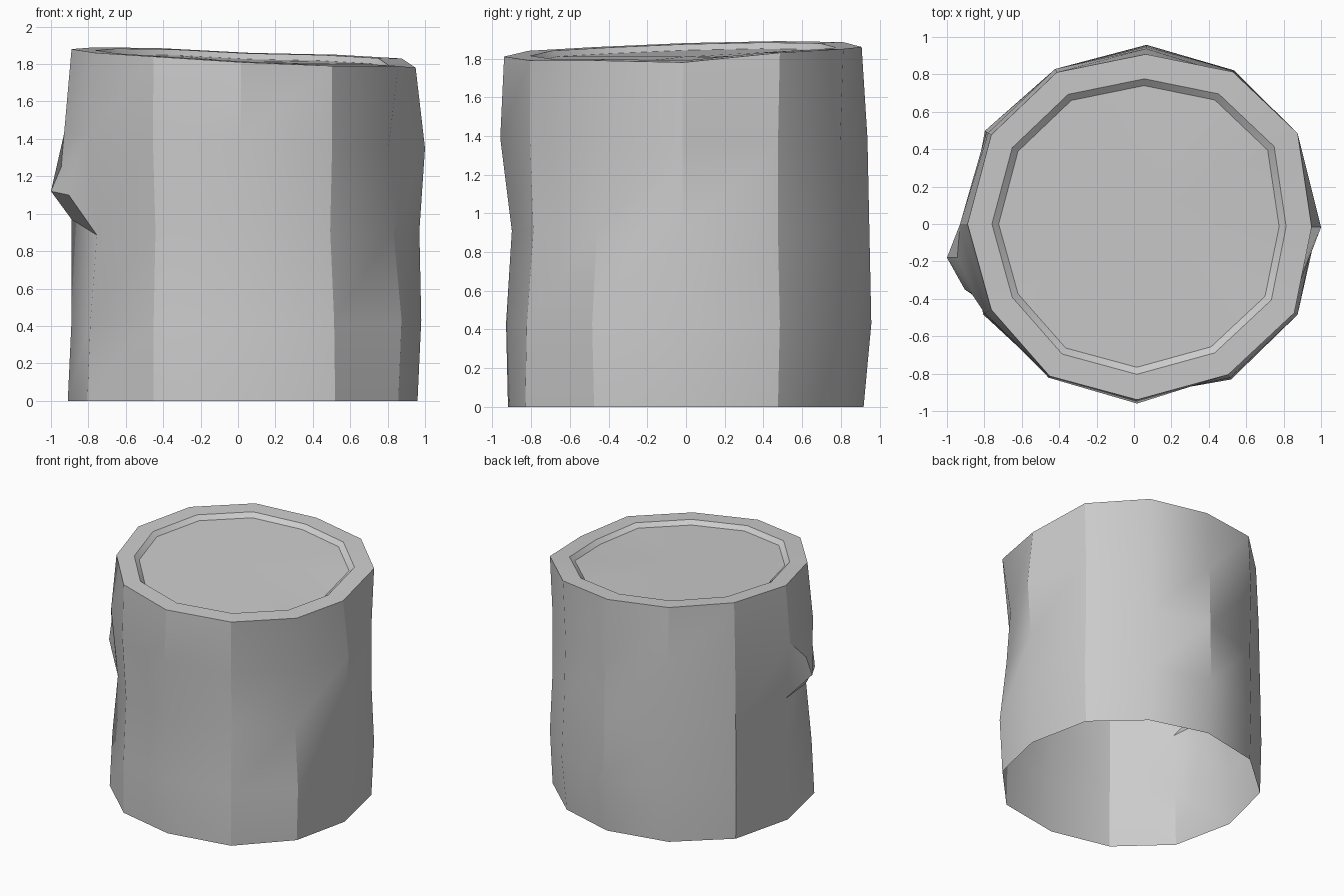
import bpy
import bmesh
from math import radians, cos, sin
from mathutils import Vector

default_cube = bpy.data.objects.get("Cube")
if default_cube:
    bpy.data.objects.remove(default_cube, do_unlink=True)


def make_material(name, colour):
    material = bpy.data.materials.new(name)
    material.use_nodes = True
    material.diffuse_color = colour
    material.node_tree.nodes["Principled BSDF"].inputs["Base Color"].default_value = colour
    return material


def bridge(bm, lower, upper, skip=None):
    """Join two loops of equal length with outward facing quads."""
    count = len(lower)
    for i in range(count):
        j = (i + 1) % count
        if i != skip:
            bm.faces.new((lower[j], lower[i], upper[i], upper[j]))


# Direction of each corner, going clockwise from the back
ANGLES = [86, 57, 29, -1, -29, -58, -89, -119, -149, -180, -212, -243]
# Bark rings: height, then radius at each corner
RINGS = [
    (0, [.92, .94, .98, .96, .98, .98, .92, .93, .94, .91, .93, .92]),
    (.43, [.96, .98, 1, .98, 1, .97, .93, .93, .92, .89, .94, .93]),
    (.91, [.95, .96, .98, .97, .95, .93, .9, .91, .88, .89, .93, .92]),
    (1.39, [.94, .95, .98, 1, .92, .95, .96, .94, .93, .93, .92, .93]),
    (1.83, [.91, .97, 1, .95, .98, .95, .94, .93, .89, .89, .9, .91]),
]
TOP_HEIGHTS = [1.86, 1.85, 1.83, 1.78, 1.79, 1.79, 1.81, 1.84, 1.86, 1.88, 1.89, 1.885]
KNOT_SIDE = 8

bm = bmesh.new()

# Bark: an open tube of uneven rings
rings = []
for level, (height, radii) in enumerate(RINGS):
    ring = []
    for angle, radius in zip(ANGLES, radii):
        x, y = radius * cos(radians(angle)), radius * sin(radians(angle))
        tilt = -.04 * x if level == 3 else 0
        ring.append(bm.verts.new((x, y, height + tilt)))
    rings.append(ring)
for vert, height in zip(rings[-1], TOP_HEIGHTS):
    vert.co.z = height
rings[2][KNOT_SIDE].co.z = .885
rings[2][KNOT_SIDE + 1].co.z = .97

for level in range(len(rings) - 1):
    bridge(bm, rings[level], rings[level + 1], KNOT_SIDE if level == 2 else None)

# Knot: a short broken branch pulled out of one bark panel
base = [rings[2][KNOT_SIDE + 1], rings[2][KNOT_SIDE],
        rings[3][KNOT_SIDE], rings[3][KNOT_SIDE + 1]]
tip = [bm.verts.new(p) for p in
       [(-1, -.18, 1.12), (-.905, -.35, 1.1), (-.87, -.37, 1.26), (-.945, -.18, 1.25)]]
for i in range(4):
    j = (i + 1) % 4
    bm.faces.new((base[i], base[j], tip[j], tip[i]))
bm.faces.new(tip)


# Cut top: flat rim, sloped step and sunken centre
def top_loop(scale, drop):
    centre = Vector((.01, 0, 1.84))
    loop = []
    for vert in rings[-1]:
        point = centre.lerp(vert.co, scale)
        point.z -= drop
        loop.append(bm.verts.new(point))
    return loop


rim = top_loop(.855, 0)
floor = top_loop(.815, .03)
bridge(bm, rings[-1], rim)
bridge(bm, rim, floor)
hub = bm.verts.new((.01, 0, 1.81))
for i in range(len(floor)):
    bm.faces.new((floor[(i + 1) % len(floor)], floor[i], hub))

bmesh.ops.recalc_face_normals(bm, faces=bm.faces)
mesh = bpy.data.meshes.new("tree_stump")
bm.to_mesh(mesh)
bm.free()
stump = bpy.data.objects.new("tree_stump", mesh)
bpy.context.collection.objects.link(stump)
mesh.materials.append(make_material("plain grey", (.6, .6, .6, 1)))

# Smooth the gentle bends and keep the sharp corners
bpy.ops.object.select_all(action="DESELECT")
stump.select_set(True)
bpy.context.view_layer.objects.active = stump
bpy.ops.object.shade_smooth_by_angle(angle=radians(30))
